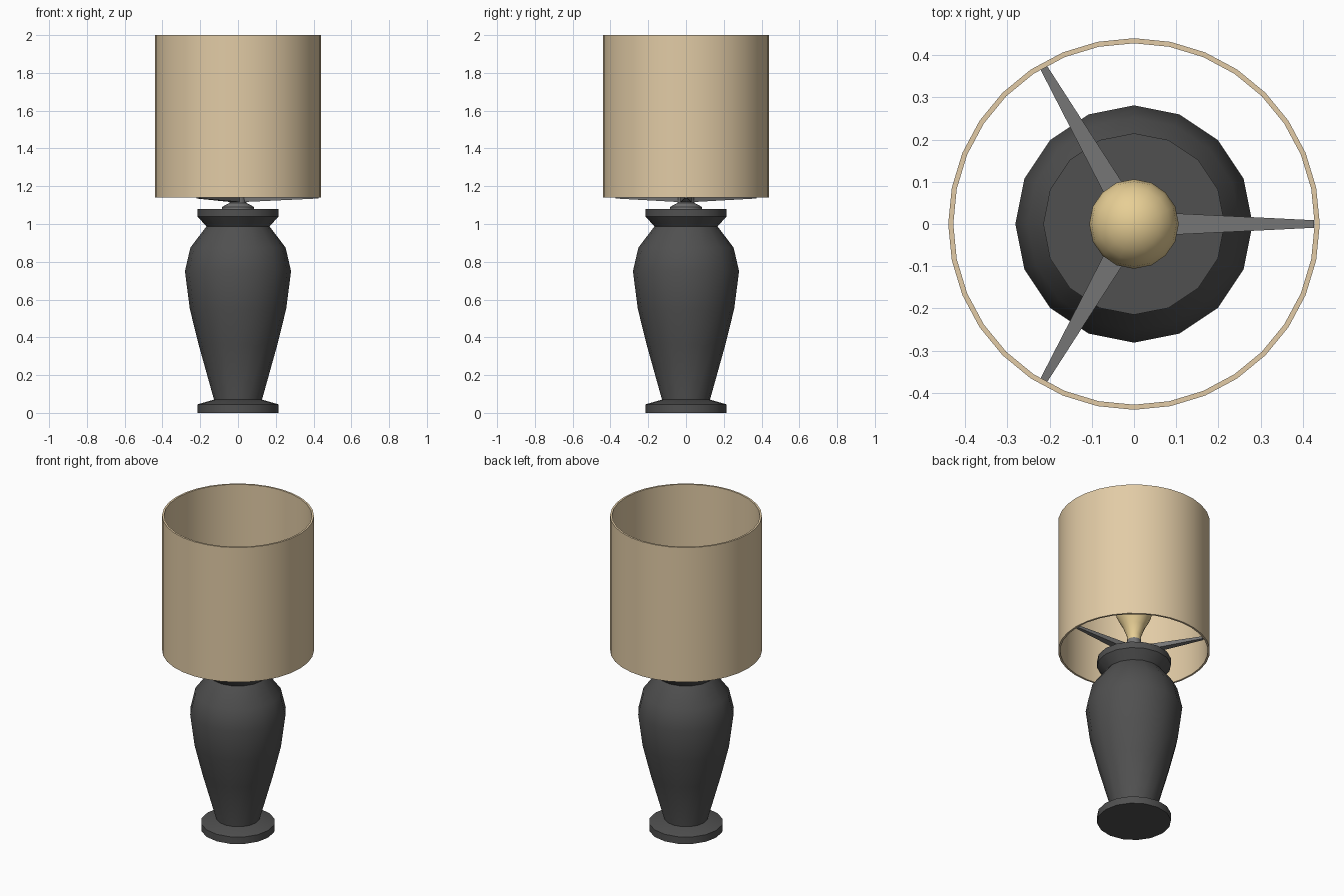
import bpy, bmesh, math
from mathutils import Matrix

if "Cube" in bpy.data.objects:
    bpy.data.objects.remove(bpy.data.objects["Cube"])


def material(name, rgb):
    m = bpy.data.materials.new(name)
    m.diffuse_color = (*rgb, 1)
    m.use_nodes = True
    m.node_tree.nodes["Principled BSDF"].inputs["Base Color"].default_value = m.diffuse_color
    return m


dark = material("dark ceramic", (0.08, 0.08, 0.08))
metal = material("metal", (0.18, 0.18, 0.18))
linen = material("linen", (0.76, 0.60, 0.38))
glass = material("warm glass", (0.80, 0.62, 0.30))


def finish(name, bm, mat, angle):
    bmesh.ops.remove_doubles(bm, verts=bm.verts, dist=1e-5)
    bmesh.ops.recalc_face_normals(bm, faces=bm.faces)
    me = bpy.data.meshes.new(name)
    bm.to_mesh(me)
    bm.free()
    me.materials.append(mat)
    ob = bpy.data.objects.new(name, me)
    bpy.context.collection.objects.link(ob)
    bpy.ops.object.select_all(action='DESELECT')
    ob.select_set(True)
    bpy.context.view_layer.objects.active = ob
    bpy.ops.object.shade_smooth_by_angle(angle=math.radians(angle))
    return ob


def lathe(name, profile, sides, mat, closed=False, angle=32):
    """Spin an (r, z) profile around the z axis."""
    bm = bmesh.new()
    vs = [bm.verts.new((r, 0, z)) for r, z in profile]
    pairs = list(zip(vs, vs[1:])) + ([(vs[-1], vs[0])] if closed else [])
    es = [bm.edges.new(p) for p in pairs]
    bmesh.ops.spin(bm, geom=vs + es, cent=(0, 0, 0), axis=(0, 0, 1),
                   angle=math.tau, steps=sides, use_duplicate=False)
    return finish(name, bm, mat, angle)


# Foot, vase body and flared collar
lathe("foot", [(0, 0), (0.215, 0), (0.215, 0.045), (0.127, 0.07), (0, 0.07)], 16, dark)
lathe("vase_body", [(0.127, 0.06), (0.127, 0.07), (0.208, 0.36), (0.255, 0.55), (0.281, 0.75),
                    (0.252, 0.875), (0.165, 0.99)], 16, dark, angle=40)
lathe("collar", [(0, 0.985), (0.165, 0.985), (0.215, 1.04), (0.215, 1.08), (0, 1.08)], 16, dark)

# Stepped socket and pear-shaped bulb
lathe("socket", [(0, 1.075), (0.085, 1.075), (0.085, 1.09), (0.045, 1.112),
                 (0.04, 1.21), (0, 1.21)], 16, metal)
bulb = [(0, 1.20), (0.038, 1.20), (0.042, 1.24), (0.065, 1.30)]
for i in range(8):
    a = math.radians(-35 + 125 * i / 7)
    bulb.append((max(0, 0.106 * math.cos(a)), 1.40 + 0.106 * math.sin(a)))
lathe("bulb", bulb, 16, glass, angle=60)

# Three tapered arms holding the shade
for k in range(3):
    bm = bmesh.new()
    bmesh.ops.create_cube(bm, size=1)
    for v in bm.verts:
        outer, up = v.co.x > 0, v.co.z > 0
        half = 0.009 if outer else 0.03
        z = (1.15 if up else 1.135) if outer else (1.155 if up else 1.115)
        v.co = (0.426 if outer else 0.0, math.copysign(half, v.co.y), z)
    bmesh.ops.rotate(bm, verts=bm.verts, cent=(0, 0, 0),
                     matrix=Matrix.Rotation(math.tau * k / 3, 3, 'Z'))
    finish(f"shade_arm_{k + 1}", bm, metal, 20)

# Open drum shade with a thin wall
lathe("shade", [(0.44, 1.14), (0.44, 2.0), (0.428, 2.0), (0.428, 1.14)], 32, linen, closed=True)
